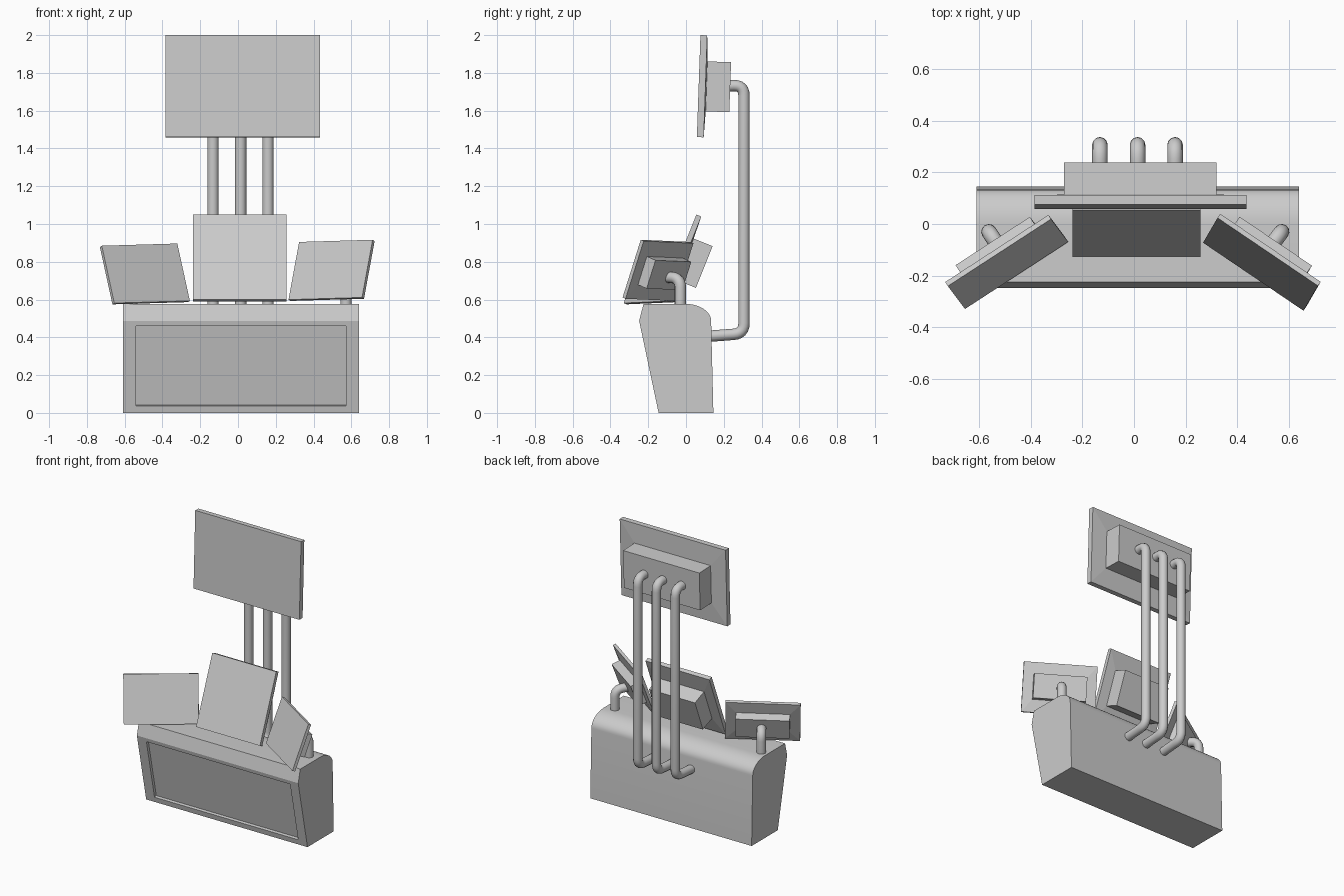
import bpy, bmesh
from math import radians, sin, cos, pi
from mathutils import Matrix, Vector

if "Cube" in bpy.data.objects:
    bpy.data.objects.remove(bpy.data.objects["Cube"])


def finish(name, bm, matrix=None, smooth=None):
    bmesh.ops.recalc_face_normals(bm, faces=bm.faces)
    me = bpy.data.meshes.new(name)
    bm.to_mesh(me)
    bm.free()
    ob = bpy.data.objects.new(name, me)
    bpy.context.collection.objects.link(ob)
    if matrix:
        ob.matrix_world = matrix
    if smooth:
        select(ob)
        bpy.ops.object.shade_smooth_by_angle(angle=radians(smooth))
    return ob


def select(ob):
    bpy.ops.object.select_all(action='DESELECT')
    ob.select_set(True)
    bpy.context.view_layer.objects.active = ob


# Monitor: slab with a slightly raised back and a housing box behind it.
# Centre is the middle of the front face, which looks along local -y.
def monitor(name, centre, w, h, thick, depth, tilt, yaw=0, roll=0):
    bm = bmesh.new()
    rings = []
    for sx, sz, y in ((1, 1, 0), (1, 1, thick), (.72, .49, thick + .006), (.72, .49, depth)):
        rings.append([bm.verts.new((i * w * sx / 2, y, j * h * sz / 2))
                      for i, j in ((-1, -1), (1, -1), (1, 1), (-1, 1))])
    for a, b in zip(rings, rings[1:]):
        for k in range(4):
            n = (k + 1) % 4
            bm.faces.new((a[k], a[n], b[n], b[k]))
    bm.faces.new(rings[0])
    bm.faces.new(rings[-1])
    m = (Matrix.Translation(centre) @ Matrix.Rotation(radians(yaw), 4, 'Z')
         @ Matrix.Rotation(radians(-tilt), 4, 'X') @ Matrix.Rotation(radians(-roll), 4, 'Y'))
    return finish(name, bm, m)


# Round pipe through corner points, with rounded bends
def pipe(name, pts, radius=.03, bend=.055):
    pts = [Vector(p) for p in pts]
    path = [pts[0]]
    for a, p, b in zip(pts, pts[1:], pts[2:]):
        s = p + (a - p).normalized() * bend
        e = p + (b - p).normalized() * bend
        for i in range(7):
            t = i / 6
            path.append(s * (1 - t) ** 2 + p * 2 * t * (1 - t) + e * t * t)
    path.append(pts[-1])
    cu = bpy.data.curves.new(name, 'CURVE')
    cu.dimensions = '3D'
    cu.bevel_depth = radius
    cu.bevel_resolution = 4
    cu.use_fill_caps = True
    sp = cu.splines.new('POLY')
    sp.points.add(len(path) - 1)
    for q, v in zip(sp.points, path):
        q.co = (*v, 1)
    ob = bpy.data.objects.new(name, cu)
    bpy.context.collection.objects.link(ob)
    select(ob)
    bpy.ops.object.convert(target='MESH')
    bpy.ops.object.shade_smooth_by_angle(angle=radians(50))


# Cabinet: side profile (y, z) extruded along x, rounded at the upper back
X0, X1 = -.61, .64
profile = [(-.145, 0), (-.248, .487), (-.225, .577)]
for i in range(11):
    a = pi / 2 * (1 - i / 10)
    profile.append((-.003 + .136 * cos(a), .487 + .09 * sin(a)))
profile.append((.145, 0))
bm = bmesh.new()
left = [bm.verts.new((X0, y, z)) for y, z in profile]
right = [bm.verts.new((X1, y, z)) for y, z in profile]
bm.faces.new(left)
bm.faces.new(right)
for k in range(len(profile)):
    n = (k + 1) % len(profile)
    f = bm.faces.new((left[k], left[n], right[n], right[k]))
    if k == 0:
        front = f
bmesh.ops.recalc_face_normals(bm, faces=bm.faces)

# Recessed front panel
bmesh.ops.inset_individual(bm, faces=[front], thickness=.05)
for v in front.verts:
    v.co.x = -.54 if v.co.x < 0 else .573
    v.co.z = .037 if v.co.z < .25 else .46
    v.co.y = -.145 - .103 * v.co.z / .487
bmesh.ops.inset_individual(bm, faces=[front], thickness=0, depth=-.02)
finish("cabinet", bm, smooth=20)

# Monitors
monitor("upper_monitor", (.025, .067, 1.73), .82, .54, .036, .167, 2)
monitor("middle_monitor", (.01, -.035, .825), .495, .485, .028, .142, 21.8)
monitor("left_monitor", (-.488, -.155, .739), .477, .323, .02, .085, 20, 32.5, 1.5)
monitor("right_monitor", (.49, -.156, .758), .47, .325, .02, .085, 20, -34.6, 1.5)

# Tall rear pipes carrying the upper monitor
for i, x in enumerate((-.132, .014, .159)):
    pipe(f"rear_pipe_{i + 1}", [(x, .11, .405), (x, .307, .42), (x, .307, 1.735), (x, .21, 1.73)])

# Short pipes carrying the side monitors
for side, x, bx in (("left", -.562, -.51), ("right", .572, .512)):
    pipe(f"{side}_pipe", [(bx, -.11, .72), (x, -.03, .712), (x, -.03, .55)], bend=.05)
